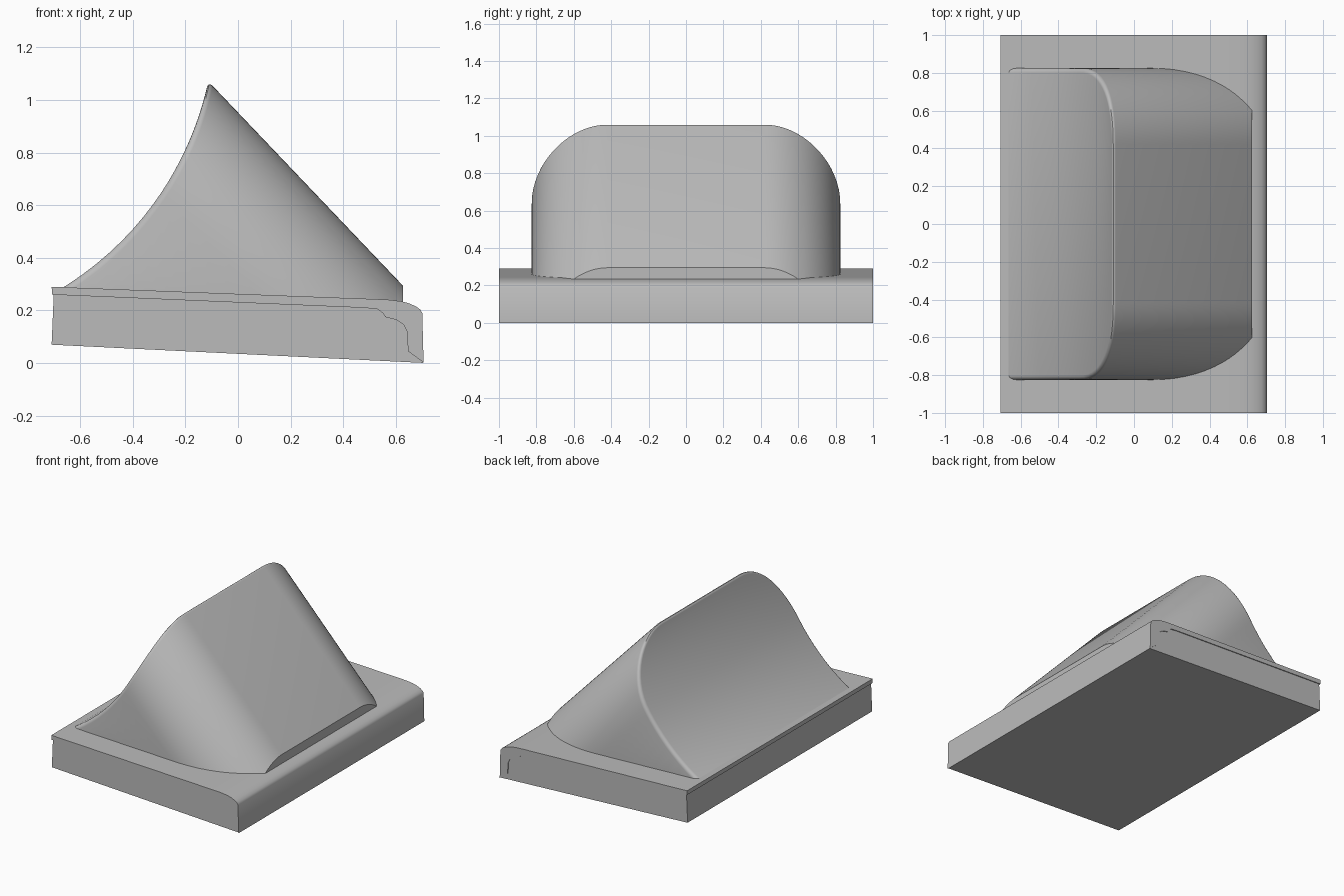
import bpy, bmesh
from math import sin, cos, radians, sqrt, atan
from mathutils import Vector

if "Cube" in bpy.data.objects:
    bpy.data.objects.remove(bpy.data.objects["Cube"], do_unlink=True)

grey = bpy.data.materials.new("plain_grey")
grey.use_nodes = True
grey.diffuse_color = (0.5, 0.5, 0.5, 1)
grey.node_tree.nodes["Principled BSDF"].inputs["Base Color"].default_value = grey.diffuse_color


def finish(name, bm, angle):
    bmesh.ops.recalc_face_normals(bm, faces=bm.faces)
    mesh = bpy.data.meshes.new(name)
    bm.to_mesh(mesh)
    bm.free()
    mesh.materials.append(grey)
    obj = bpy.data.objects.new(name, mesh)
    bpy.context.collection.objects.link(obj)
    bpy.ops.object.select_all(action='DESELECT')
    obj.select_set(True)
    bpy.context.view_layer.objects.active = obj
    bpy.ops.object.shade_smooth_by_angle(angle=radians(angle))


def extrude_profile(name, points, half):
    """Extrude an x-z outline from y = -half to y = half."""
    bm = bmesh.new()
    face = bm.faces.new([bm.verts.new((x, -half, z)) for x, z in points])
    moved = bmesh.ops.extrude_face_region(bm, geom=[face])["geom"]
    bmesh.ops.translate(bm, vec=(0, 2 * half, 0),
                        verts=[v for v in moved if isinstance(v, bmesh.types.BMVert)])
    finish(name, bm, 30)


# Base: a thin cover with a rounded front lip over a slightly recessed block
inner = [(-0.70, 0.26), (0.48, 0.21), (0.53, 0.205), (0.55, 0.19), (0.56, 0.175),
         (0.60, 0.165), (0.63, 0.145), (0.642, 0.12), (0.646, 0.045), (0.70, 0.006)]
lip = [(0.705, 0), (0.70, 0.19), (0.692, 0.204), (0.675, 0.216), (0.65, 0.227),
       (0.62, 0.235), (0.57, 0.241), (0.50, 0.244), (-0.708, 0.29), (-0.706, 0.26)]
extrude_profile("base_cover", inner + lip, 1.0)
extrude_profile("base_block", [(-0.708, 0.07)] + inner + [(0.703, 0.001)], 0.994)

# Hood: rounded section running down a slope, cut by a concave arc at the back
SLOPE, ARC, CORNER, FLAT = 1.05, 1.22, 0.405, 0.42
START, END, LOW = radians(32), radians(78), radians(25)
ROWS = 28


def arc_point(a):
    return (-0.66 + ARC * (sin(a) - sin(START)), 0.29 + ARC * (cos(START) - cos(a)))


apex_x, apex_z = arc_point(END)
bm = bmesh.new()
rows = []
for i in range(ROWS + 1):
    x, z = arc_point(END - (END - LOW) * (i / ROWS) ** 2)
    depth = (apex_z - z - SLOPE * (x - apex_x)) * cos(atan(SLOPE))
    depth = min(max(depth, 0), CORNER)
    y = FLAT + sqrt(CORNER ** 2 - (CORNER - depth) ** 2)
    far_z = z - SLOPE * (1.5 - x)
    rows.append([bm.verts.new(p) for p in
                 ((1.5, -y, far_z), (x, -y, z), (x, y, z), (1.5, y, far_z))])
bm.faces.new(rows[0])
for upper, lower in zip(rows, rows[1:]):
    for j in range(3):
        bm.faces.new((upper[j], upper[j + 1], lower[j + 1], lower[j]))
bmesh.ops.recalc_face_normals(bm, faces=bm.faces)

# Rounded rim around the concave cut
rim = [bm.edges.get((rows[0][1], rows[0][2]))]
for upper, lower in zip(rows, rows[1:]):
    rim += [bm.edges.get((upper[j], lower[j])) for j in (1, 2)]
bmesh.ops.bevel(bm, geom=rim, offset=0.024, offset_type='OFFSET', segments=4,
                profile=0.5, affect='EDGES', clamp_overlap=False)


# Trim the hood at the base and at its blunt front edge
def trim(point, normal):
    cut = bmesh.ops.bisect_plane(bm, geom=bm.verts[:] + bm.edges[:] + bm.faces[:], dist=1e-5,
                                 plane_co=Vector(point), plane_no=Vector(normal),
                                 clear_outer=True)["geom_cut"]
    bmesh.ops.edgeloop_fill(bm, edges=[e for e in cut if isinstance(e, bmesh.types.BMEdge)])


trim((0, 0, 0.245), (-0.0375, 0, -1))
trim((0.626, 0, 0), (1, 0, 0))
finish("hood", bm, 35)
